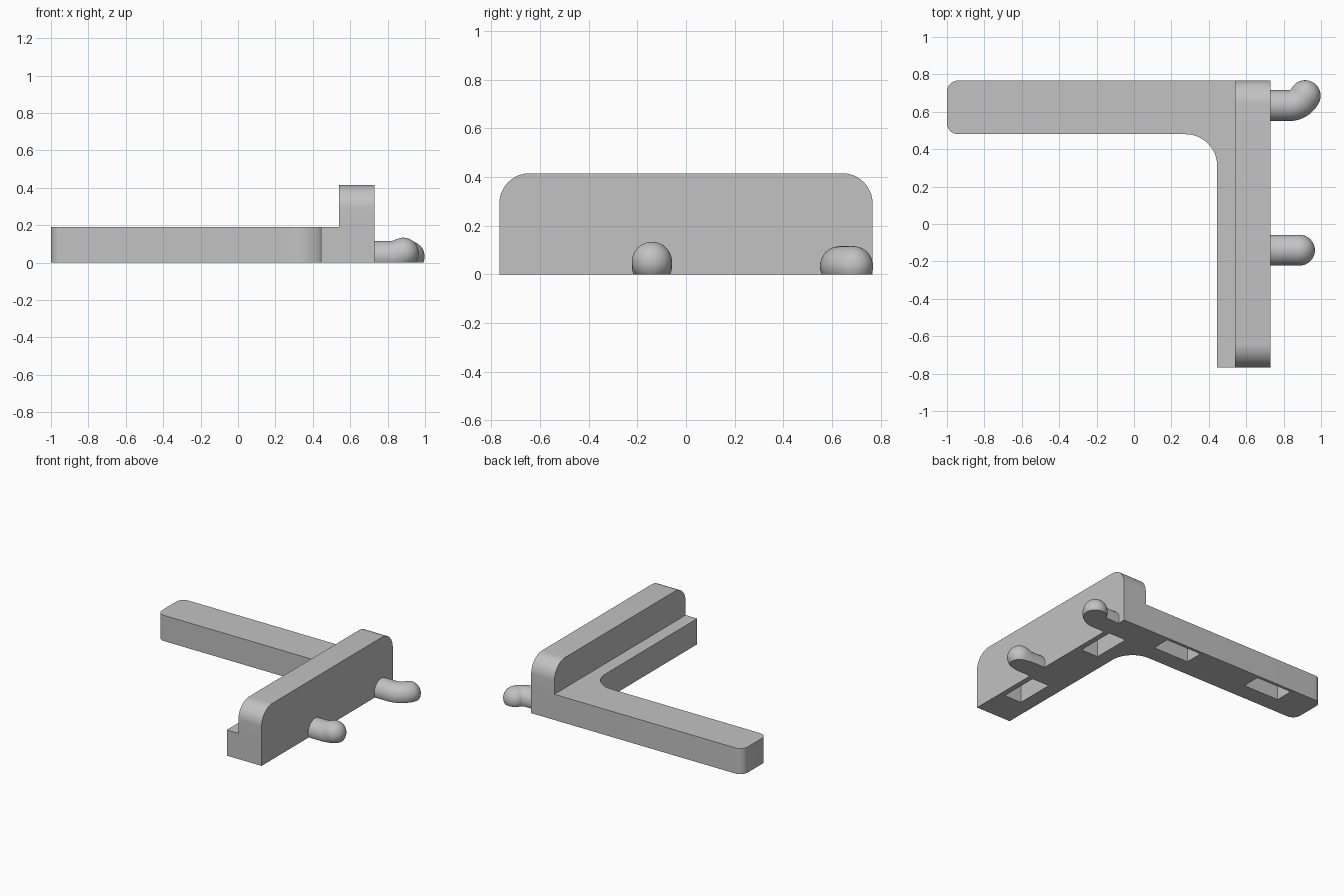
import bpy, bmesh
from math import sin, cos, tan, pi, radians
from mathutils import Vector

cube = bpy.data.objects.get("Cube")
if cube:
    bpy.data.objects.remove(cube, do_unlink=True)

grey = bpy.data.materials.new("plain grey")
grey.use_nodes = True
grey.diffuse_color = (0.54, 0.54, 0.54, 1)
grey.node_tree.nodes["Principled BSDF"].inputs["Base Color"].default_value = grey.diffuse_color


def make_object(name, bm):
    bmesh.ops.recalc_face_normals(bm, faces=bm.faces[:])
    mesh = bpy.data.meshes.new(name)
    bm.to_mesh(mesh)
    bm.free()
    mesh.materials.append(grey)
    obj = bpy.data.objects.new(name, mesh)
    bpy.context.collection.objects.link(obj)
    return obj


def activate(obj):
    bpy.ops.object.select_all(action="DESELECT")
    obj.select_set(True)
    bpy.context.view_layer.objects.active = obj


def rounded_outline(corners, steps=12):
    """Corners are (u, v, radius); a zero radius stays sharp."""
    points = []
    for i, (u, v, r) in enumerate(corners):
        p = Vector((u, v))
        if r == 0:
            points.append(p)
            continue
        a = (Vector(corners[i - 1][:2]) - p).normalized()
        b = (Vector(corners[(i + 1) % len(corners)][:2]) - p).normalized()
        centre = p + (a + b) * r          # all corners are right angles
        for k in range(steps + 1):
            t = k / steps * pi / 2
            points.append(centre - b * r * cos(t) - a * r * sin(t))
    return points


def extrude_outline(name, points, to_3d, offset):
    bm = bmesh.new()
    face = bm.faces.new([bm.verts.new(to_3d(p)) for p in points])
    grown = bmesh.ops.extrude_face_region(bm, geom=[face])["geom"]
    verts = [g for g in grown if isinstance(g, bmesh.types.BMVert)]
    bmesh.ops.translate(bm, verts=verts, vec=offset)
    return make_object(name, bm)


def box(name, x0, x1, y0, y1, z0, z1):
    pts = rounded_outline([(x0, y0, 0), (x1, y0, 0), (x1, y1, 0), (x0, y1, 0)])
    return extrude_outline(name, pts, lambda p: (p.x, p.y, z0), (0, 0, z1 - z0))


def boolean(target, tool, operation):
    mod = target.modifiers.new(operation.title(), "BOOLEAN")
    mod.operation, mod.solver, mod.object = operation, "EXACT", tool
    activate(target)
    bpy.ops.object.modifier_apply(modifier=mod.name)
    bpy.data.objects.remove(tool, do_unlink=True)


def peg(name, start, bend, length, side, radius, sides=40):
    """Tube along +x, bent toward side, with a round tip and a flat underside.
    bend is a list of (centre, heading angle)."""
    start, side = Vector(start), Vector(side)
    along = Vector((1, 0, 0))
    across = along.cross(side)
    heading = lambda a: along * cos(a) + side * sin(a)
    # each ring: centre, in-plane axis, radius, widening along that axis
    rings = [(start, side, radius, 1)]
    for centre, angle, widen in bend:
        rings.append((Vector(centre), heading(angle + pi / 2), radius, widen))
    tip, angle = Vector(bend[-1][0]), bend[-1][1]
    if length:
        tip = tip + heading(length[1]) * length[0]
        angle = length[1]
        rings.append((tip, heading(angle + pi / 2), radius, 1))
    for k in range(1, 12):
        t = k / 12 * pi / 2
        rings.append((tip + heading(angle) * radius * sin(t),
                      heading(angle + pi / 2), radius * cos(t), 1))
    bm = bmesh.new()
    loops = []
    for c, axis, r, w in rings:
        loops.append([bm.verts.new(c + axis * r * w * cos(2 * pi * j / sides)
                                   + across * r * sin(2 * pi * j / sides))
                      for j in range(sides)])
    for low, high in zip(loops, loops[1:]):
        for j in range(sides):
            n = (j + 1) % sides
            bm.faces.new((low[j], low[n], high[n], high[j]))
    bm.faces.new(loops[0])
    bm.faces.new(loops[-1])
    # slice the underside flat on the ground
    cut = bmesh.ops.bisect_plane(bm, geom=bm.verts[:] + bm.edges[:] + bm.faces[:],
                                 plane_co=(0, 0, 0), plane_no=(0, 0, -1), clear_outer=True)
    edges = [e for e in cut["geom_cut"] if isinstance(e, bmesh.types.BMEdge)]
    bmesh.ops.holes_fill(bm, edges=edges, sides=0)
    return make_object(name, bm)


RIGHT, INNER, END, TOP = 0.73, 0.445, 0.767, 0.19

# L-shaped base with rounded arm end and filleted inner corner
base = extrude_outline("bracket_body", rounded_outline([
    (-1, END, 0.06), (-1, 0.48, 0.06), (INNER, 0.48, 0.17),
    (INNER, -END, 0), (RIGHT, -END, 0), (RIGHT, END, 0)]),
    lambda p: (p.x, p.y, 0), (0, 0, TOP))

# Upright wall with rounded upper corners
wall = extrude_outline("wall", rounded_outline([
    (-END, 0, 0), (END, 0, 0), (END, 0.415, 0.125), (-END, 0.415, 0.125)]),
    lambda p: (0.54, p.x, p.y), (RIGHT - 0.54, 0, 0))
boolean(base, wall, "UNION")

# Pockets in the underside
for y in (-0.38, 0.42):
    boolean(base, box("pocket", 0.55, 0.69, y - 0.145, y + 0.145, -0.1, 0.13), "DIFFERENCE")
for x in (-0.6, 0.19):
    boolean(base, box("pocket", x - 0.145, x + 0.145, 0.61, 0.745, -0.1, 0.13), "DIFFERENCE")

# Pegs: one kinked upward, one curving toward the back
R, PEG_Z = 0.0825, 0.033
kink = radians(21)
up_peg = peg("kinked_peg", (0.72, -0.14, PEG_Z),
             [((0.838, -0.14, PEG_Z), kink / 2, 1 / cos(kink / 2))],
             (0.05, kink), (0, 0, 1), R)
sweep, bend_r = radians(64), 0.095
arc = [((0.83 + bend_r * sin(sweep * k / 12),
         0.633 + bend_r * (1 - cos(sweep * k / 12)), PEG_Z), sweep * k / 12, 1)
       for k in range(13)]
side_peg = peg("curved_peg", (0.72, 0.633, PEG_Z), arc, None, (0, 1, 0), R)

for obj in (base, up_peg, side_peg):
    activate(obj)
    bpy.ops.object.shade_smooth_by_angle(angle=radians(25))
